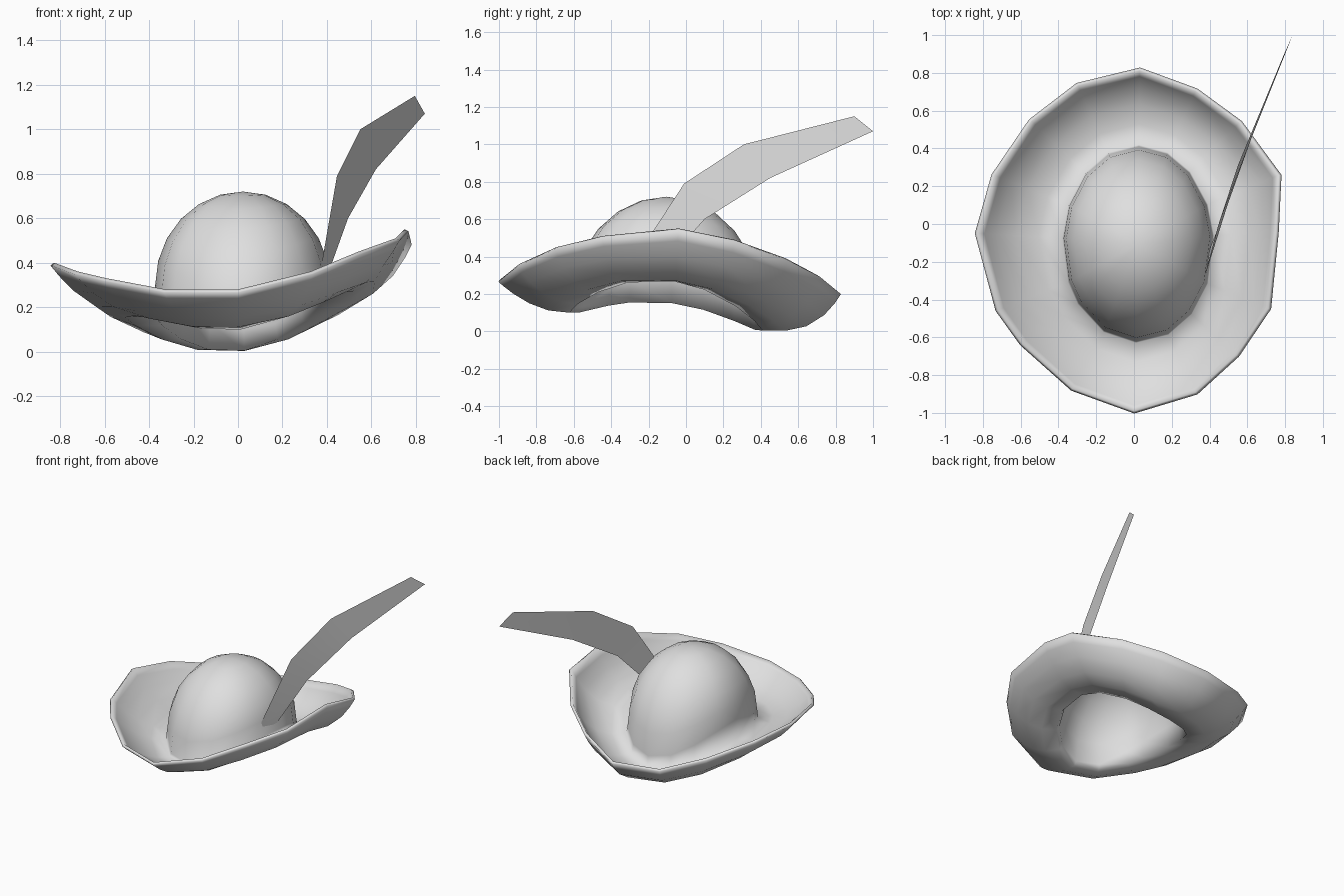
import bpy, bmesh, math
from mathutils import Vector

cube = bpy.data.objects.get("Cube")
if cube:
    bpy.data.objects.remove(cube, do_unlink=True)

felt = bpy.data.materials.new("light_grey")
felt.use_nodes = True
grey = (0.74, 0.74, 0.74, 1)
felt.diffuse_color = grey
felt.node_tree.nodes["Principled BSDF"].inputs["Base Color"].default_value = grey

THICK = 0.02
TOP = 0.72
CENTRE = Vector((0.022, -0.105))
RADIUS_X, RADIUS_Y = 0.395, 0.515

# Brim edge, anticlockwise from the left side
RIM = [(.76, -.04, .55), (.775, .26, .49), (.565, .54, .39), (.33, .71, .3),
       (.03, .82, .21), (-.3, .74, .21), (-.55, .55, .285), (-.75, .26, .36),
       (-.84, -.05, .4), (-.73, -.46, .36), (-.6, -.64, .33), (-.33, -.88, .28),
       (0, -1, .28), (.33, -.9, .36), (.55, -.7, .45), (.72, -.45, .51)]


def add_object(name, bm):
    """Turn a bmesh into a grey object and make it active."""
    mesh = bpy.data.meshes.new(name)
    bm.to_mesh(mesh)
    bm.free()
    mesh.materials.append(felt)
    obj = bpy.data.objects.new(name, mesh)
    bpy.context.collection.objects.link(obj)
    bpy.ops.object.select_all(action='DESELECT')
    obj.select_set(True)
    bpy.context.view_layer.objects.active = obj
    return obj


def spoke(rim_point):
    """Points from the brim edge inwards and up the crown, below its apex."""
    rim = Vector(rim_point)
    rim.x, rim.y = rim.x * 0.985, rim.y * 0.99
    angle = math.atan2((rim.y - CENTRE.y) / 0.9, (rim.x - CENTRE.x) / 0.8)
    c, s = math.cos(angle), math.sin(angle)
    saddle = math.cos(2 * angle)
    base_z = 0.13 + 0.06 * c - 0.05 * s + 0.08 * saddle + THICK
    spring_z = max(0.2 + 0.1 * saddle, base_z + 0.015)
    # The brim curls up more sharply towards the back and left
    curl = 2.7 + 0.2 * c + 0.7 * s

    def ring_point(scale, z):
        return Vector((CENTRE.x + RADIUS_X * c * scale,
                       CENTRE.y + RADIUS_Y * s * scale, z))

    base = ring_point(1.02, base_z)
    points = []
    for t in (1, 0.92, 0.78, 0.55, 0.28):
        p = base.lerp(rim, t)
        p.z = base.z + (rim.z - base.z) * t ** curl
        points.append(p)
    points.append(base)
    for step in range(6):
        a = step * math.pi / 12
        points.append(ring_point(math.cos(a), spring_z + (TOP - spring_z) * math.sin(a)))
    return points


# Hat: upturned brim and domed crown in one shell
bm = bmesh.new()
spokes = [[bm.verts.new(p) for p in spoke(r)] for r in RIM]
apex = bm.verts.new((CENTRE.x, CENTRE.y, TOP))
for i, a in enumerate(spokes):
    b = spokes[(i + 1) % len(spokes)]
    for j in range(len(a) - 1):
        bm.faces.new((a[j], b[j], b[j + 1], a[j + 1]))
    bm.faces.new((a[-1], b[-1], apex))
hat = add_object("hat", bm)
shell = hat.modifiers.new("Shell", 'SOLIDIFY')
shell.thickness = THICK
shell.offset = -1
bpy.ops.object.modifier_apply(modifier=shell.name)
bpy.ops.object.shade_smooth_by_angle(angle=math.radians(100))

# Feather: a flat curved blade rising from the crown's left side
UPPER = [(.365, -.31, .33), (.445, -.01, .79), (.55, .31, 1.0), (.795, .9, 1.15)]
LOWER = [(.405, -.12, .35), (.495, .1, .6), (.62, .45, .82), (.84, 1.0, 1.07)]
bm = bmesh.new()
upper = [bm.verts.new(p) for p in UPPER]
lower = [bm.verts.new(p) for p in LOWER]
for i in range(len(UPPER) - 1):
    bm.faces.new((upper[i], lower[i], lower[i + 1], upper[i + 1]))
add_object("feather", bm)
bpy.ops.object.shade_smooth_by_angle(angle=math.radians(30))
